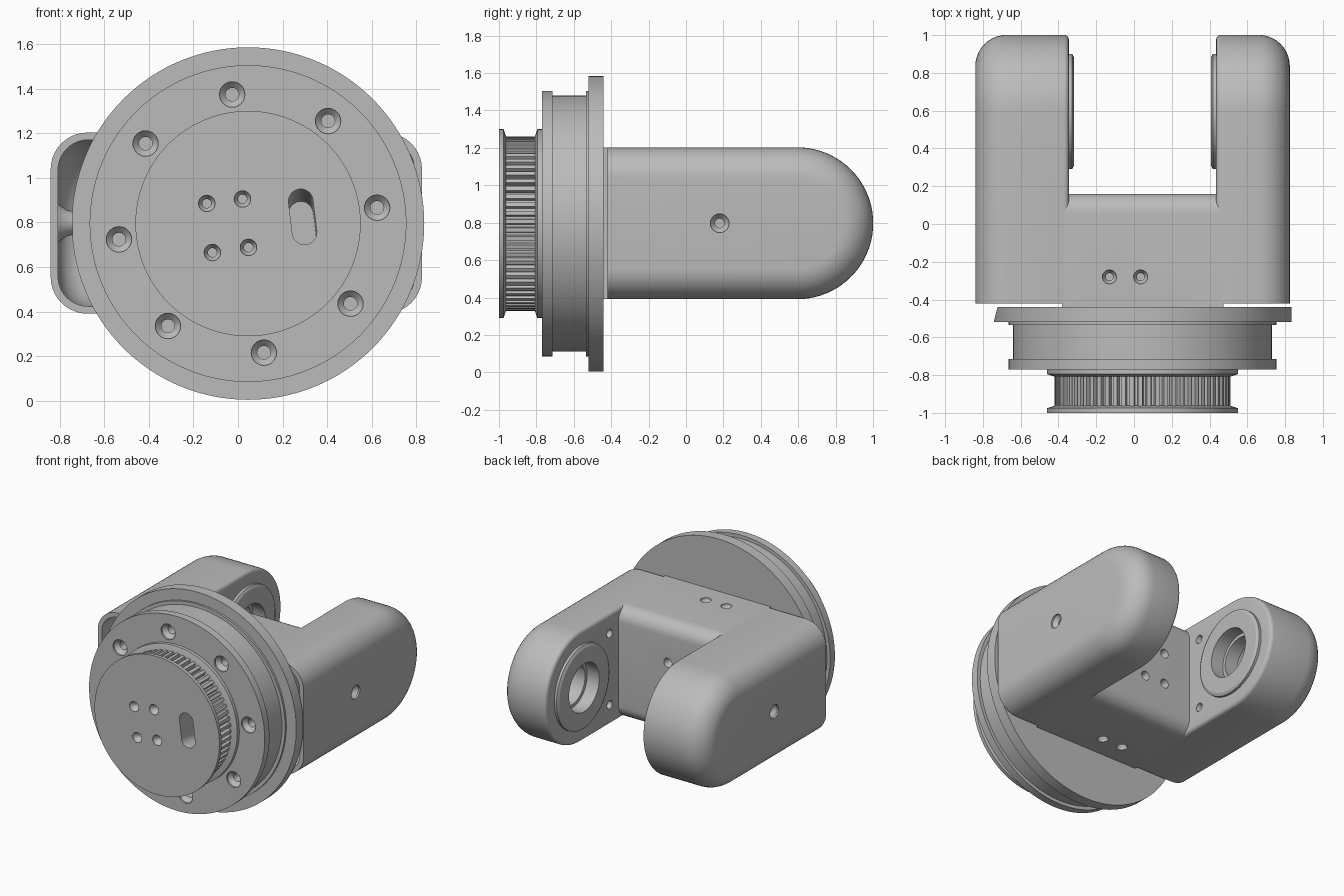
import bpy, bmesh
from math import sin, cos, pi, radians
from mathutils import Vector

cube = bpy.data.objects.get("Cube")
if cube:
    bpy.data.objects.remove(cube)

grey = bpy.data.materials.new("machined grey")
grey.use_nodes = True
grey.diffuse_color = (0.5, 0.5, 0.5, 1)
grey.node_tree.nodes["Principled BSDF"].inputs["Base Color"].default_value = (0.5, 0.5, 0.5, 1)

X, Y, Z = Vector((1, 0, 0)), Vector((0, 1, 0)), Vector((0, 0, 1))
HUB = Vector((0.045, 0, 0.795))      # axis of the drum and pulley
ZC, R = 0.797, 0.406                 # fork mid height and half height
PIVOT_Y, FRONT_Y, FLOOR_Y = 0.595, -0.42, 0.16


def loft(name, rings):
    """Closed solid through a list of equal-length point rings."""
    bm = bmesh.new()
    loops = [[bm.verts.new(p) for p in ring] for ring in rings]
    n = len(loops[0])
    for a, b in zip(loops, loops[1:]):
        for i in range(n):
            bm.faces.new((a[i], a[(i + 1) % n], b[(i + 1) % n], b[i]))
    bm.faces.new(loops[0])
    bm.faces.new(loops[-1])
    bmesh.ops.recalc_face_normals(bm, faces=bm.faces)
    mesh = bpy.data.meshes.new(name)
    bm.to_mesh(mesh)
    bm.free()
    mesh.materials.append(grey)
    obj = bpy.data.objects.new(name, mesh)
    bpy.context.collection.objects.link(obj)
    return obj


def turned(name, origin, axis, profile, n=96):
    """Turned solid: profile holds (radius, distance along axis)."""
    q = axis.to_track_quat('Z', 'Y')
    return loft(name, [[origin + axis * t + q @ Vector((r * cos(2 * pi * i / n), r * sin(2 * pi * i / n), 0))
                        for i in range(n)] for r, t in profile])


def combine(target, tool, op='DIFFERENCE', keep=False):
    mod = target.modifiers.new("combine", 'BOOLEAN')
    mod.operation, mod.object, mod.solver = op, tool, 'EXACT'
    bpy.context.view_layer.objects.active = target
    bpy.ops.object.modifier_apply(modifier=mod.name)
    if not keep:
        bpy.data.objects.remove(tool)


def screw_hole(target, pos, axis, outer, inner, depth=0.12):
    """Countersunk blind hole going along axis from a surface point."""
    cutter = turned("cutter", Vector(pos), axis,
                    [(outer, -0.02), (outer, 0.012), (inner, 0.04), (inner, depth)], 24)
    combine(target, cutter)


# Drum with its wide flange and belt groove
drum = turned("drum", HUB, Y, [
    (0.71, -0.77), (0.71, -0.715), (0.685, -0.715), (0.685, -0.535),
    (0.71, -0.535), (0.71, -0.52), (0.79, -0.52), (0.79, -0.44)], 128)
bm = bmesh.new()
bm.from_mesh(drum.data)
bmesh.ops.bisect_plane(bm, geom=bm.verts[:] + bm.edges[:] + bm.faces[:], clear_outer=True,
                       plane_co=(-0.743, -0.52, 0), plane_no=(-0.08, 0.02, 0))
bmesh.ops.holes_fill(bm, edges=[e for e in bm.edges if e.is_boundary])
bmesh.ops.recalc_face_normals(bm, faces=bm.faces)
bm.to_mesh(drum.data)
bm.free()
for i in range(8):
    a = radians(7 + 45 * i)
    screw_hole(drum, HUB + Vector((0.583 * cos(a), -0.77, 0.583 * sin(a))), Y, 0.057, 0.03)

# Toothed pulley between two rims
front_rim = turned("front_rim", HUB, Y, [(0.505, -1), (0.505, -0.975), (0.465, -0.962)])
rear_rim = turned("rear_rim", HUB, Y, [(0.465, -0.808), (0.505, -0.795), (0.505, -0.765)])
TEETH = 64
outline = []
for i in range(TEETH):
    for offset, r in ((0, 0.466), (0.5, 0.466), (0.6, 0.438), (0.9, 0.438)):
        a = 2 * pi * (i + offset) / TEETH
        outline.append(HUB + Vector((r * cos(a), 0, r * sin(a))))
teeth = loft("pulley_teeth", [[p + Y * y for p in outline] for y in (-0.99, -0.78)])
for x, z in ((-0.14, 0.885), (0.02, 0.905), (-0.115, 0.665), (0.047, 0.688)):
    for part in (front_rim, teeth):
        screw_hole(part, (x, -1, z), Y, 0.037, 0.02)

# Slanting cable slot through the pulley
slot = []
for i in range(26):
    half = 1 if i < 13 else -1
    a = pi * (i % 13) / 12 + (0 if half > 0 else pi)
    u, v = 0.055 * cos(a), 0.055 * sin(a) + half * 0.07
    t = radians(7)
    slot.append(Vector((0.29 + u * cos(t) - v * sin(t), 0, 0.825 + u * sin(t) + v * cos(t))))
cutter = loft("cutter", [[p + Y * y - Z * drop for p in slot]
                         for y, drop in ((-1.05, 0), (-0.95, 0), (-0.6, 0.055))])
for part in (front_rim, teeth, rear_rim):
    combine(part, cutter, keep=True)
combine(drum, cutter)


def arm_section(x, radius, front=FRONT_Y):
    """Round-ended outline of a fork arm at a given x."""
    pts = [Vector((x, front, ZC - radius))]
    for i in range(41):
        a = -pi / 2 + pi * i / 40
        pts.append(Vector((x, PIVOT_Y + radius * cos(a), ZC + radius * sin(a))))
    pts.append(Vector((x, front, ZC + radius)))
    return pts


def arm_solid(name, outer, inner, s, radius, big, small, front=FRONT_Y):
    """Arm with a large fillet on the outer side and a small one inside."""
    rings = []
    for i in range(11):
        a = pi / 2 * i / 10
        rings.append(arm_section(outer - s * big * (1 - cos(a)), radius - big * (1 - sin(a)), front))
    for i in range(5):
        a = pi / 2 * i / 4
        rings.append(arm_section(inner + s * small * (1 - sin(a)), radius - small * (1 - cos(a)), front))
    return loft(name, rings)


# Hollow fork arms with bearing seats and screw bosses
parts = []
for name, s, outer, inner in (("right_arm", -1, -0.84, -0.345), ("left_arm", 1, 0.825, 0.435)):
    arm = arm_solid(name, outer, inner, s, R, 0.165, 0.025)
    combine(arm, arm_solid("cutter", outer - s * 0.033, inner + s * 0.055, s,
                           R - 0.033, 0.135, 0.02, FRONT_Y - 0.1))
    out = X * s
    wall = abs(outer - inner)
    boss = turned("boss", Vector((inner, 0.18, ZC)), out, [
        (0.07, 0.02), (0.045, 0.1), (0.045, wall - 0.13), (0.06, wall - 0.07), (0.1, wall - 0.015)], 32)
    combine(arm, boss, 'UNION')
    pivot = Vector((inner, PIVOT_Y, ZC))
    combine(arm, turned("seat", pivot, out, [(0.285, -0.028), (0.305, -0.018), (0.305, 0.03),
                                             (0.24, 0.03), (0.24, 0.17)], 64), 'UNION')
    combine(arm, turned("cutter", pivot, out, [(0.175, -0.1), (0.175, 0.07), (0.15, 0.07), (0.15, 0.2)], 64))
    screw_hole(arm, (outer, 0.18, ZC), -out, 0.05, 0.025)
    for dz in (-0.26, 0.26):
        screw_hole(arm, (inner, 0.26, ZC + dz), out, 0.03, 0.018, 0.1)
    parts.append(arm)

# Solid bridge joining the arms to the flange, rounded along the fork floor
FILLET = 0.1
profile = [(-0.46, -R)]
for side in (-1, 1):
    for i in range(9):
        a = pi / 2 * i / 8
        if side > 0:
            a = pi / 2 - a
        profile.append((FLOOR_Y - FILLET + FILLET * sin(a), side * (R - FILLET + FILLET * cos(a))))
profile.append((-0.46, R))
bridge = loft("bridge", [[Vector((x, y, ZC + z)) for y, z in profile] for x in (-0.38, 0.475)])
for x in (-0.13, 0.035):
    for side in (-1, 1):
        screw_hole(bridge, (x, -0.28, ZC + side * R), Z * -side, 0.037, 0.02)
        screw_hole(bridge, (x, FLOOR_Y, ZC + side * 0.115), -Y, 0.033, 0.02)

# Smooth curved faces, keep machined edges crisp
for obj in parts + [bridge, drum, front_rim, rear_rim, teeth]:
    bpy.ops.object.select_all(action='DESELECT')
    obj.select_set(True)
    bpy.context.view_layer.objects.active = obj
    bpy.ops.object.shade_smooth_by_angle(angle=radians(25))
